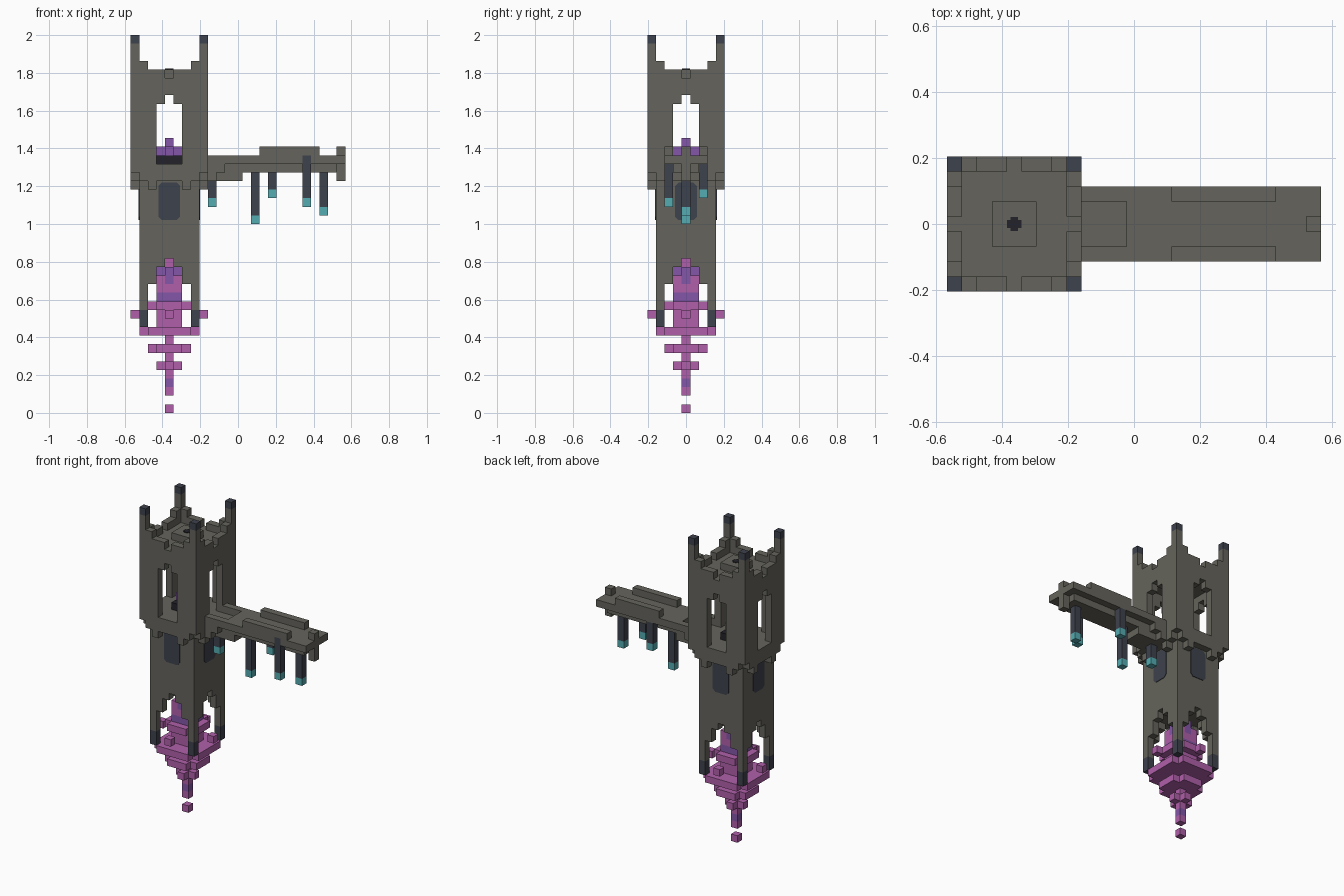
import bpy, bmesh
from mathutils import Vector, Matrix

if "Cube" in bpy.data.objects:
    bpy.data.objects.remove(bpy.data.objects["Cube"], do_unlink=True)

V = 2 / 44                       # size of one block
AXIS = Vector((-8 * V, 0, 0))    # tower axis


def material(name, rgb):
    m = bpy.data.materials.new(name)
    m.use_nodes = True
    m.diffuse_color = (*rgb, 1)
    m.node_tree.nodes["Principled BSDF"].inputs["Base Color"].default_value = (*rgb, 1)
    return m


STONE = material("grey stone", (0.130, 0.127, 0.107))
SLATE = material("dark slate", (0.048, 0.054, 0.073))
PINK = material("magenta crystal", (0.434, 0.117, 0.402))
PURPLE = material("purple crystal", (0.231, 0.093, 0.392))
CYAN = material("cyan glow", (0.089, 0.413, 0.445))
BLACK = material("near black", (0.016, 0.016, 0.023))


def box(x0, x1, y0, y1, z0, z1):
    """Set of block cells, all limits included."""
    return {(x, y, z) for x in range(x0, x1 + 1)
            for y in range(y0, y1 + 1) for z in range(z0, z1 + 1)}


def square(r, z0, z1):
    return box(-r, r, -r, r, z0, z1)


def clipped(r, z):
    """Square layer without its corner cells."""
    return {c for c in square(r, z, z) if abs(c[0]) + abs(c[1]) < 2 * r}


def four(cells):
    """Repeat cells on all four sides of the axis."""
    out = set()
    for x, y, z in cells:
        out |= {(x, y, z), (-y, x, z), (-x, -y, z), (y, -x, z)}
    return out


def finish(name, bm, mats):
    me = bpy.data.meshes.new(name)
    bm.to_mesh(me)
    bm.free()
    for m in mats:
        me.materials.append(m)
    ob = bpy.data.objects.new(name, me)
    bpy.context.collection.objects.link(ob)
    return ob


def blocks(name, cells, mats, rule=lambda c: 0):
    """Skin a set of cells, leaving out faces between neighbours."""
    bm = bmesh.new()
    verts = {}
    for c in sorted(cells):
        for axis in range(3):
            for s in (-1, 1):
                n = list(c)
                n[axis] += s
                if tuple(n) in cells:
                    continue
                u, w = (axis + 1) % 3, (axis + 2) % 3
                loop = []
                for a, b in ((-1, -1), (1, -1), (1, 1), (-1, 1))[::s]:
                    p = [2 * k for k in c]
                    p[axis] += s
                    p[u] += a
                    p[w] += b
                    p = tuple(p)
                    if p not in verts:
                        q = Vector(p) * V / 2 + Vector((0, 0, V / 2))
                        verts[p] = bm.verts.new(q + AXIS)
                    loop.append(verts[p])
                bm.faces.new(loop).material_index = rule(c)
    return finish(name, bm, mats)


def plate(name, outline, matrix, mat):
    """Thin painted plate from a flat outline."""
    bm = bmesh.new()
    face = bm.faces.new([bm.verts.new((x, y, 0)) for x, y in outline])
    ext = bmesh.ops.extrude_face_region(bm, geom=[face])
    top = [g for g in ext["geom"] if isinstance(g, bmesh.types.BMVert)]
    bmesh.ops.translate(bm, verts=top, vec=(0, 0, 0.004))
    bmesh.ops.recalc_face_normals(bm, faces=bm.faces)
    bmesh.ops.transform(bm, matrix=matrix, verts=bm.verts)
    return finish(name, bm, [mat])


# Shaft with a stepped arch on each side and slate feet
arches = square(2, 10, 17)
arches |= four(box(-2, 2, -3, -3, 10, 14) | box(-1, 1, -3, -3, 15, 16) | {(0, -3, 17)})
blocks("tower_shaft", square(3, 10, 26) - arches, [STONE, SLATE],
       lambda c: int(c[2] < 12))

# Head: hollow room, ragged lower rim, arched windows
head = square(4, 28, 39) - square(3, 29, 39)
head |= square(3, 27, 28) | square(3, 38, 38) | square(1, 39, 39)
head -= four({(0, -4, 39)} | box(-1, 1, -4, -4, 29, 35) | {(0, -4, 36)})
for side in (-1, 1):
    head |= four(box(min(side, 3 * side), max(side, 3 * side), -4, -4, 27, 27))
    head |= four({(2 * side, -4, 26), (3 * side, -4, 40)})
head |= four({(0, -4, 27)})
# Corner spires
head |= four(box(-4, -4, -4, -4, 40, 43))
blocks("tower_head", head, [STONE, SLATE], lambda c: int(c[2] == 43))

# Brazier in the room
blocks("brazier_base", square(1, 29, 29), [BLACK])
blocks("brazier_flame", clipped(1, 30) | {(0, 0, 31)}, [PURPLE])

# Crystal hanging under the shaft
crystal = box(0, 0, 0, 0, 2, 17) | {(0, 0, 0)}
crystal |= clipped(1, 5) | clipped(2, 7) | clipped(3, 9) | square(1, 10, 15)
crystal |= clipped(2, 12) | clipped(1, 16) | four({(0, -4, 11)})


def crystal_colour(c):
    x, y, z = c
    mid = x == 0 or y == 0
    return int(z in (3, 13, 16) or (z == 15 and mid))


blocks("crystal", crystal, [PINK, PURPLE], crystal_colour)

# Bridge: deck, keel, stepped brackets, rails and end post
deck = box(5, 20, -2, 2, 29, 29) - box(5, 7, -1, 1, 29, 29)
deck |= box(5, 19, -1, 1, 28, 28) | box(5, 8, -1, 1, 27, 27)
deck |= box(20, 20, 0, 0, 27, 30)
for y in (-2, 2):
    deck |= box(11, 17, y, y, 30, 30) | box(5, 6, y, y, 28, 28) | {(5, y, 27)}

# Lantern rods under the bridge: position, lowest row, highest row
rods = ((5, 0, 24, 26), (10, 0, 22, 27), (12, 2, 25, 28),
        (16, -2, 24, 29), (18, 0, 23, 27))
for i, (x, y, low, high) in enumerate(rods):
    rod = box(x, x, y, y, low, high)
    deck -= rod
    blocks(f"lantern_rod_{i + 1}", rod, [SLATE, CYAN],
           lambda c, low=low: int(c[2] == low))
blocks("bridge", deck, [STONE])

# Slate panels with clipped corners on each shaft face
w, h, k = 0.057, 0.1, 0.018
panel = [(w, k - h), (w, h - k), (w - k, h), (k - w, h),
         (-w, h - k), (-w, k - h), (k - w, -h), (w - k, -h)]
for i in range(4):
    turn = Matrix.Rotation(i * 1.5707963, 4, 'Z')
    tilt = Matrix.Rotation(1.5707963, 4, 'X')
    place = Matrix.Translation(AXIS + Vector((0, 0, 1.12)))
    plate(f"shaft_panel_{i + 1}", panel,
          place @ turn @ Matrix.Translation((0, -3.5 * V, 0)) @ tilt, SLATE)

# Dark cross on the roof block
a, b = 0.022, 0.012
cross = [(a, -b), (a, b), (b, b), (b, a), (-b, a), (-b, b),
         (-a, b), (-a, -b), (-b, -b), (-b, -a), (b, -a), (b, -b)]
plate("roof_cross", cross, Matrix.Translation(AXIS + Vector((0, 0, 40 * V))), BLACK)
